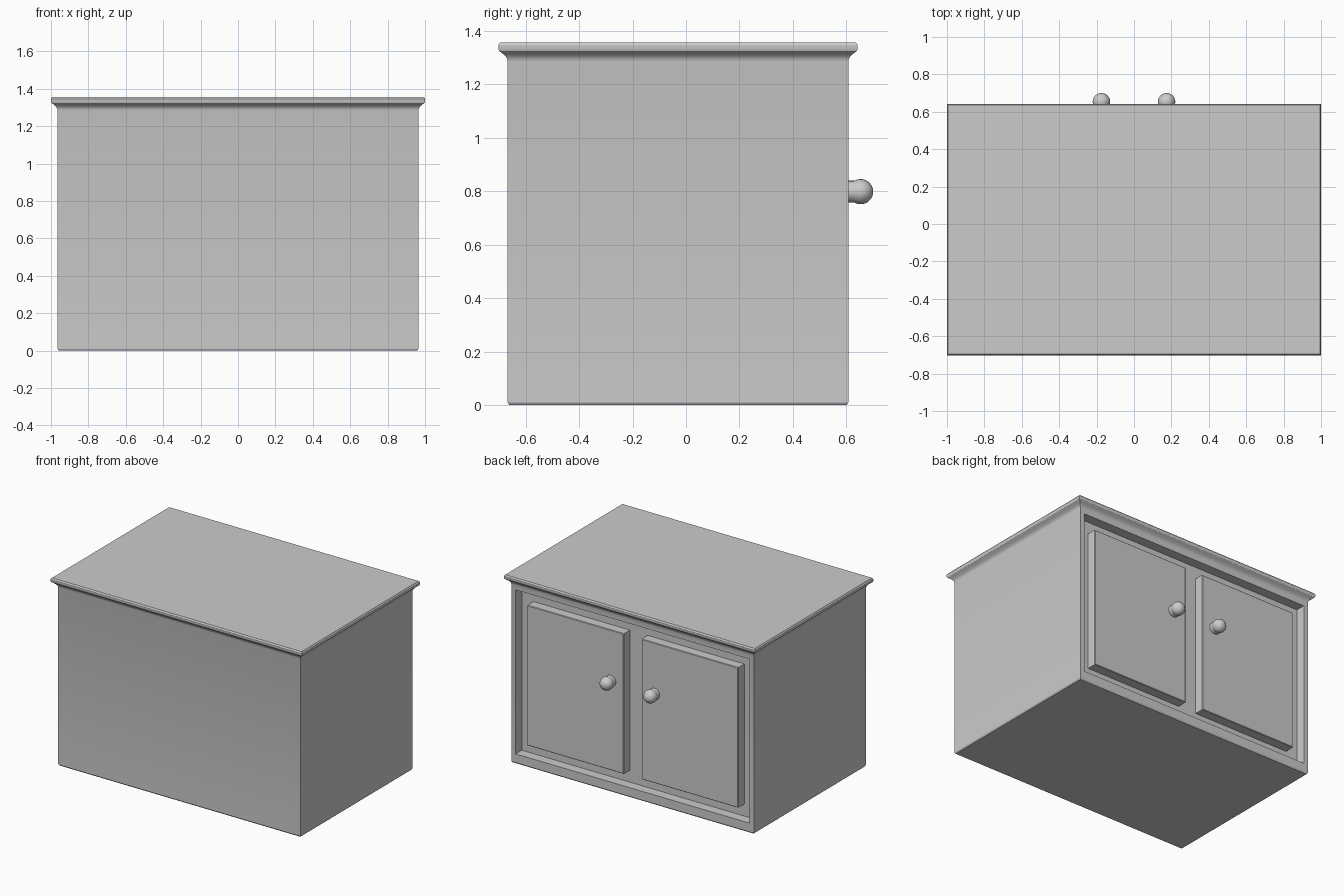
import bpy, bmesh
from math import radians
from mathutils import Matrix, Vector

if "Cube" in bpy.data.objects:
    bpy.data.objects.remove(bpy.data.objects["Cube"])

HX, Y0, Y1 = 0.965, -0.667, 0.607      # body half width, back and door-side planes
DEPTH = 0.07                           # recess depth behind the doors


def finish(bm, name):
    bmesh.ops.recalc_face_normals(bm, faces=bm.faces)
    mesh = bpy.data.meshes.new(name)
    bm.to_mesh(mesh)
    bm.free()
    obj = bpy.data.objects.new(name, mesh)
    bpy.context.collection.objects.link(obj)
    bpy.ops.object.select_all(action='DESELECT')
    obj.select_set(True)
    bpy.context.view_layer.objects.active = obj
    bpy.ops.object.shade_smooth_by_angle(angle=radians(30))
    return obj


# Cabinet body with flared top moulding: stacked rectangles (outward offset, height)
profile = [(-0.006, 0), (0, 0.01), (0, 1.285), (0.003, 1.297), (0.010, 1.307),
           (0.021, 1.316), (0.032, 1.324), (0.035, 1.331), (0.035, 1.346), (0.029, 1.355)]
bm = bmesh.new()
rings = []
for o, z in profile:
    corners = [(-HX - o, Y0 - o), (HX + o, Y0 - o), (HX + o, Y1 + o), (-HX - o, Y1 + o)]
    rings.append([bm.verts.new((x, y, z)) for x, y in corners])
bm.faces.new(rings[0][::-1])
bm.faces.new(rings[-1])
for low, high in zip(rings, rings[1:]):
    for i in range(4):
        j = (i + 1) % 4
        face = bm.faces.new((low[i], low[j], high[j], high[i]))
        if low is rings[1] and i == 2:
            door_side = face

# Recess that holds the doors
bm.normal_update()
bmesh.ops.inset_individual(bm, faces=[door_side], thickness=0.048)
for v in door_side.verts:
    if v.co.z < 0.5:
        v.co.z = 0.07
back = bmesh.ops.extrude_discrete_faces(bm, faces=[door_side])['faces'][0]
bmesh.ops.translate(bm, verts=back.verts, vec=(0, -DEPTH, 0))
finish(bm, "cabinet_body")


def door(side, label):
    x0, x1, z0, z1 = 0.071, 0.840, 0.155, 1.165
    bm = bmesh.new()
    size = Vector((x1 - x0, DEPTH + 0.004, z1 - z0))
    centre = Vector((side * (x0 + x1) / 2, Y1 - size.y / 2, (z0 + z1) / 2))
    bmesh.ops.create_cube(bm, size=1, matrix=Matrix.Translation(centre) @ Matrix.Diagonal((*size, 1)))
    rim = [e for e in bm.edges if all(v.co.y > Y1 - 0.01 for v in e.verts)]
    bmesh.ops.bevel(bm, geom=rim, offset=0.004, segments=1, affect='EDGES')
    finish(bm, label + "_door")


def knob(side, label):
    # Short stem with a ball on the end
    turn = Matrix.Rotation(radians(90), 4, 'X')
    x, z = side * 0.174, 0.798
    bm = bmesh.new()
    bmesh.ops.create_cone(bm, cap_ends=True, segments=24, radius1=0.041, radius2=0.041, depth=0.05,
                          matrix=Matrix.Translation((x, 0.625, z)) @ turn)
    bmesh.ops.create_uvsphere(bm, u_segments=24, v_segments=16, radius=0.047,
                              matrix=Matrix.Translation((x, 0.653, z)) @ turn)
    finish(bm, label + "_knob")


for side, label in ((-1, "left"), (1, "right")):
    door(side, label)
    knob(side, label)
